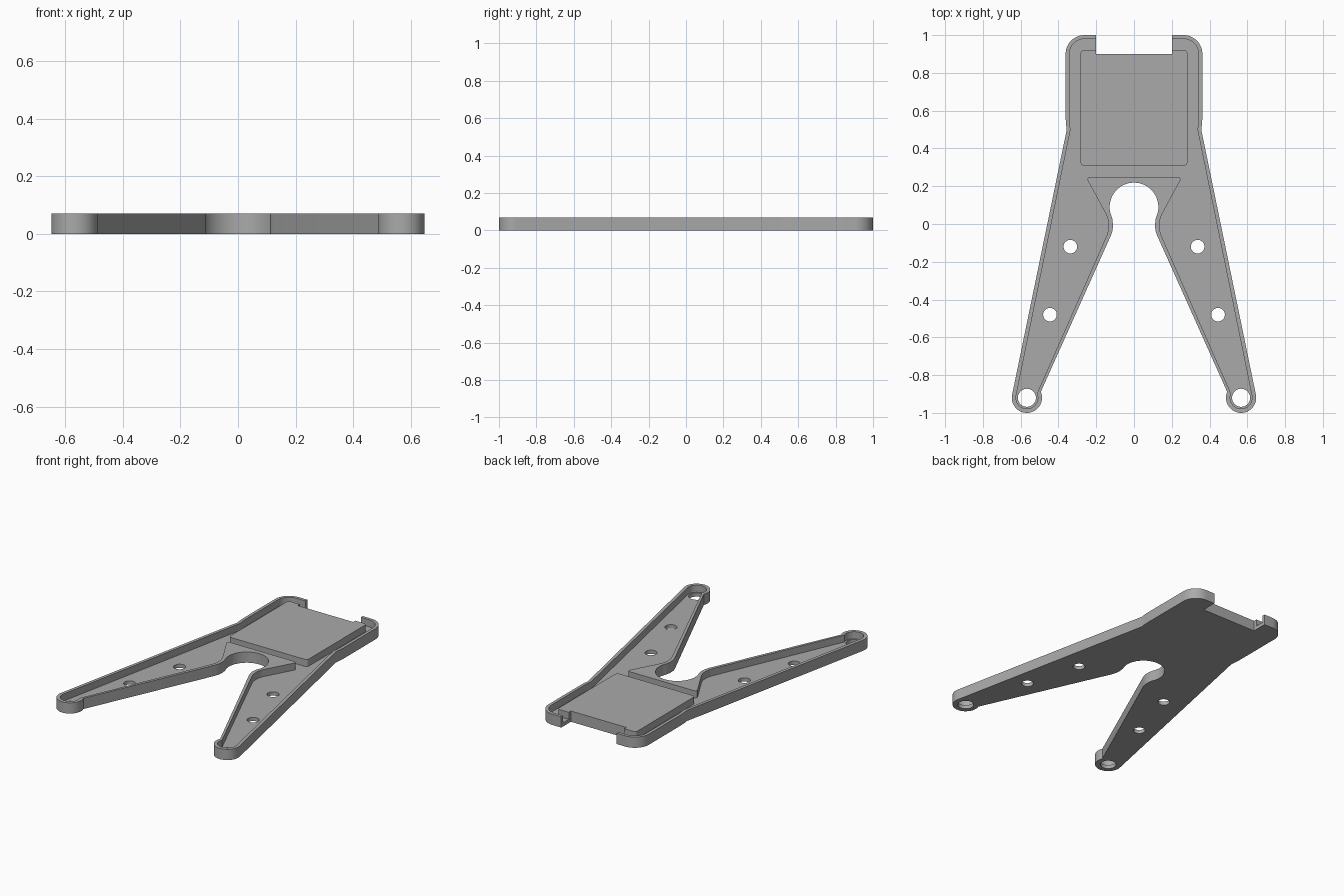
import bpy, bmesh
from math import cos, sin, radians

if "Cube" in bpy.data.objects:
    bpy.data.objects.remove(bpy.data.objects["Cube"])

HEIGHT, FLOOR = 0.07, 0.024
TIP = (0.567, -0.92)

grey = bpy.data.materials.new("plain grey")
grey.use_nodes = True
grey.diffuse_color = (0.4, 0.4, 0.4, 1)
grey.node_tree.nodes["Principled BSDF"].inputs["Base Color"].default_value = (0.4, 0.4, 0.4, 1)


def arc(centre, r, start, end, steps=12):
    angles = [radians(start + (end - start) * i / steps) for i in range(steps + 1)]
    return [(centre[0] + r * cos(a), centre[1] + r * sin(a)) for a in angles]


def mirrored(half):
    """Close a right-hand profile with its mirror image."""
    return half + [(-x, y) for x, y in reversed(half)]


def prism(name, points, low, high):
    bm = bmesh.new()
    base = bm.faces.new([bm.verts.new((x, y, low)) for x, y in points])
    top = bmesh.ops.extrude_face_region(bm, geom=[base])["geom"]
    bmesh.ops.translate(bm, vec=(0, 0, high - low),
                        verts=[v for v in top if isinstance(v, bmesh.types.BMVert)])
    bmesh.ops.recalc_face_normals(bm, faces=bm.faces)
    mesh = bpy.data.meshes.new(name)
    bm.to_mesh(mesh)
    bm.free()
    obj = bpy.data.objects.new(name, mesh)
    mesh.materials.append(grey)
    bpy.context.collection.objects.link(obj)
    return obj


def select(obj):
    bpy.ops.object.select_all(action='DESELECT')
    obj.select_set(True)
    bpy.context.view_layer.objects.active = obj


def cut(target, cutter):
    cutter.hide_render = True
    mod = target.modifiers.new("cut", 'BOOLEAN')
    mod.operation, mod.solver, mod.object = 'DIFFERENCE', 'EXACT', cutter
    select(target)
    bpy.ops.object.modifier_apply(modifier=mod.name)
    bpy.data.objects.remove(cutter)


# Forked frame with a notch at the back and a round arch between the legs
frame_half = ([(0.2, 0.9), (0.2, 1.0)]
              + arc((0.262, 0.9), 0.1, 90, 0)
              + [(0.362, 0.56), (0.36, 0.53), (0.356, 0.5)]
              + arc(TIP, 0.08, 11, -203, 24)
              + [(0.122, -0.06), (0.114, -0.035), (0.111, -0.01), (0.113, 0.015)]
              + arc((0, 0.09), 0.129, -26, 86, 16))
frame = prism("forked_frame", mirrored(frame_half), 0, HEIGHT)

# Recess that leaves a thin rim and a solid block behind the arch
recess_half = (arc((0.262, 0.9), 0.08, 90, 0)
               + [(0.342, 0.56), (0.34, 0.53), (0.336, 0.5)]
               + arc(TIP, 0.058, 11, -203, 24)
               + [(0.144, -0.06), (0.136, -0.03), (0.134, 0.0), (0.138, 0.025), (0.147, 0.05)]
               + arc((0.232, 0.236), 0.014, -30, 90, 6))
cut(frame, prism("recess_cutter", mirrored(recess_half), FLOOR, HEIGHT + 0.1))

# Screw holes in both legs, larger at the tips
for side in (1, -1):
    for x, y, r in ((0.337, -0.12, 0.036), (0.445, -0.48, 0.036), (*TIP, 0.048)):
        ring = arc((side * x, y), r, 0, 360, 32)[:-1]
        cut(frame, prism("hole_cutter", ring, -0.1, HEIGHT + 0.1))

# Raised pad with rounded corners, notched like the frame
pad_half = ([(0.2, 0.9), (0.2, 0.922)]
            + arc((0.263, 0.902), 0.02, 90, 0, 6)
            + arc((0.263, 0.328), 0.02, 0, -90, 6))
pad = prism("raised_pad", mirrored(pad_half), FLOOR, HEIGHT)

for obj in (frame, pad):
    select(obj)
    bpy.ops.object.shade_smooth_by_angle(angle=radians(30))
